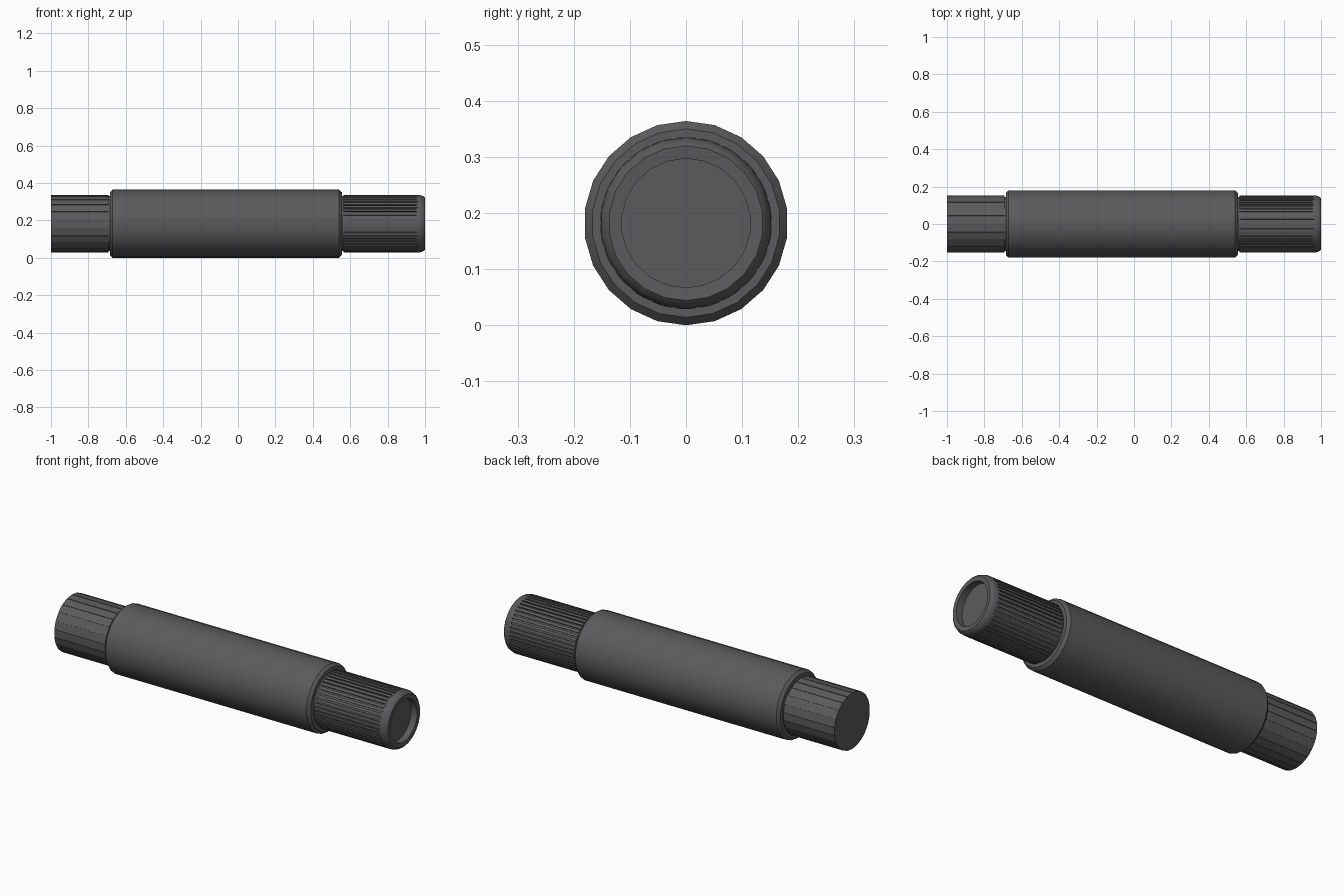
import bpy, bmesh, math

SIDES = 22
AXIS_Z = 0.182

cube = bpy.data.objects.get("Cube")
if cube:
    bpy.data.objects.remove(cube, do_unlink=True)

grey = bpy.data.materials.new("dark_grey")
grey.use_nodes = True
colour = (0.105, 0.105, 0.11, 1)
grey.diffuse_color = colour
bsdf = grey.node_tree.nodes["Principled BSDF"]
bsdf.inputs["Base Color"].default_value = colour
bsdf.inputs["Roughness"].default_value = 0.6


def circle(radius, sides=SIDES):
    """Polar points of a regular ring, first corner at the top."""
    return [(2 * math.pi * i / sides, radius) for i in range(sides)]


def splined(radius, depth, count, groove):
    """Polar points of a ring with square grooves cut into it."""
    step = 2 * math.pi / count
    points = []
    for i in range(count):
        low, high = (i - groove / 2) * step, (i + groove / 2) * step
        points += [(low, radius), (low, radius - depth),
                   (high, radius - depth), (high, radius)]
    return points


def loft(name, sections, smooth=35):
    """Skin rings along x and cap both ends."""
    bm = bmesh.new()
    rings = [[bm.verts.new((x, r * math.sin(a), AXIS_Z + r * math.cos(a)))
              for a, r in points] for x, points in sections]
    n = len(rings[0])
    for a, b in zip(rings, rings[1:]):
        for i in range(n):
            j = (i + 1) % n
            bm.faces.new((a[i], a[j], b[j], b[i]))
    bm.faces.new(rings[0])
    bm.faces.new(rings[-1])
    bmesh.ops.recalc_face_normals(bm, faces=bm.faces)
    mesh = bpy.data.meshes.new(name)
    bm.to_mesh(mesh)
    bm.free()
    mesh.materials.append(grey)
    obj = bpy.data.objects.new(name, mesh)
    bpy.context.collection.objects.link(obj)
    bpy.ops.object.select_all(action="DESELECT")
    obj.select_set(True)
    bpy.context.view_layer.objects.active = obj
    bpy.ops.object.shade_smooth_by_angle(angle=math.radians(smooth))


def turned(name, profile):
    loft(name, [(x, circle(r)) for x, r in profile])


# Main barrel with chamfered ends
turned("barrel", [(-0.685, 0.168), (-0.67, 0.182), (0.54, 0.182), (0.555, 0.168)])

# Closed end: necked stub with fine grooves
turned("closed_end_neck", [(-0.7, 0.147), (-0.67, 0.147)])
stub = splined(0.153, 0.003, SIDES, 0.08)
loft("closed_end_stub", [(-1.0, stub), (-0.692, stub)], smooth=10)

# Open end: splined sleeve
turned("open_end_neck", [(0.54, 0.147), (0.57, 0.147)])
sleeve = splined(0.153, 0.007, 2 * SIDES, 0.35)
loft("open_end_splines", [(0.565, sleeve), (0.962, sleeve)], smooth=10)

# Open end: chamfered lip and bore
turned("open_end_lip", [(0.955, 0.153), (0.975, 0.153), (0.993, 0.146), (1.0, 0.138),
                        (0.998, 0.115), (0.6, 0.115)])
